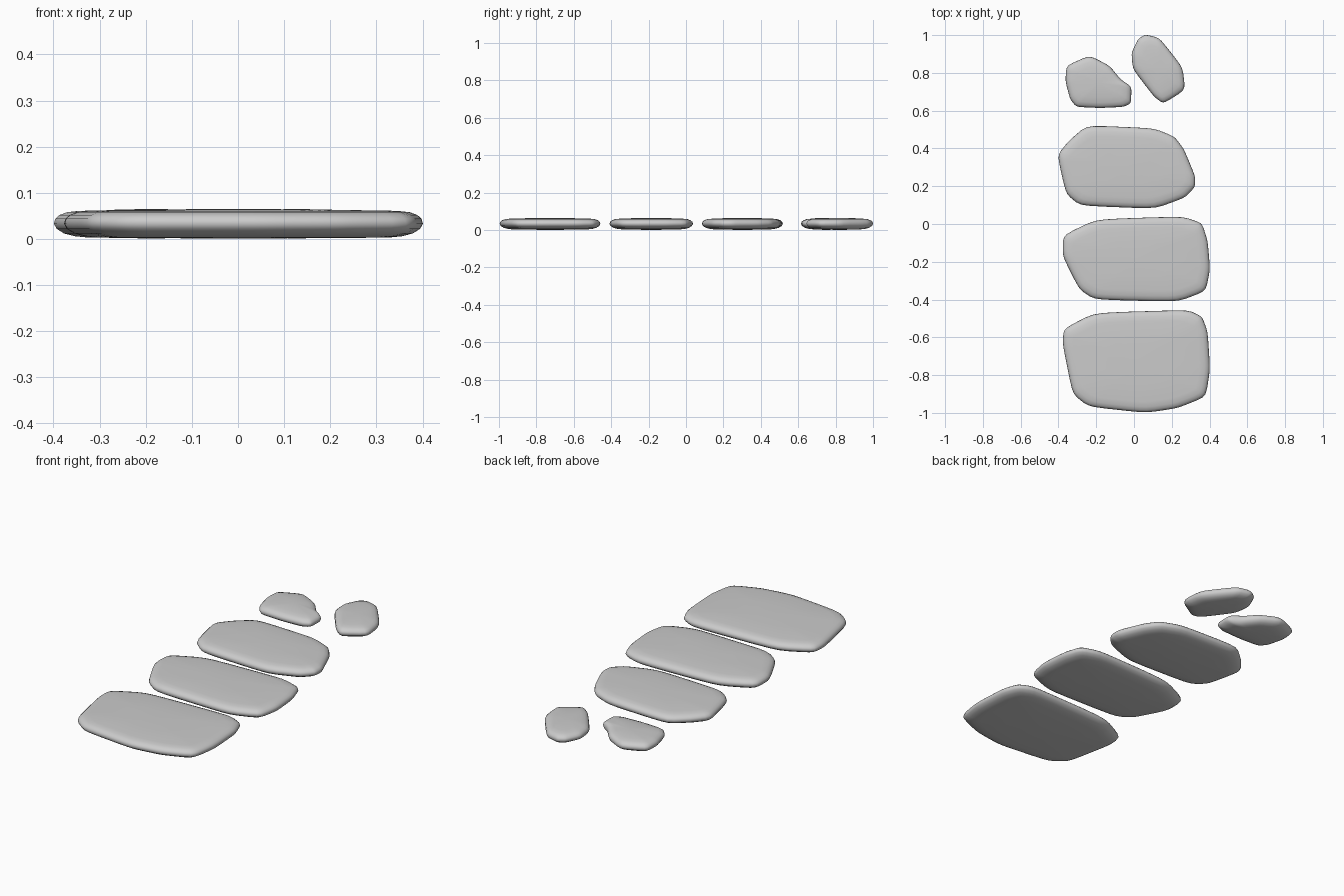
import bpy
import bmesh
from mathutils import Vector

if "Cube" in bpy.data.objects:
    bpy.data.objects.remove(bpy.data.objects["Cube"])

# Plan outlines of the flat stones, front to back (x, y)
STONES = {
    "front_slab": [(-.21, -.47), (.285, -.455), (.36, -.49), (.39, -.57), (.403, -.77), (.38, -.915),
                   (.23, -.975), (.06, -1.0), (-.24, -.967), (-.325, -.90), (-.378, -.635), (-.372, -.555)],
    "middle_slab": [(-.2, .025), (.255, .04), (.36, .005), (.39, -.09), (.403, -.24), (.38, -.355),
                    (.23, -.412), (-.21, -.40), (-.29, -.345), (-.378, -.17), (-.375, -.06)],
    "back_slab": [(-.25, .522), (.105, .507), (.215, .462), (.265, .395), (.325, .25), (.322, .195),
                  (.27, .14), (.11, .081), (-.285, .097), (-.36, .16), (-.406, .365), (-.345, .44)],
    "left_pebble": [(-.235, .892), (-.13, .838), (-.07, .765), (-.013, .727), (-.016, .64),
                    (-.055, .62), (-.18, .614), (-.305, .62), (-.338, .66), (-.363, .755), (-.358, .838)],
    "right_pebble": [(.06, 1.003), (.135, .985), (.257, .83), (.271, .71), (.155, .637),
                     (.105, .675), (-.006, .82), (-.014, .905), (.022, .98)],
}

# Edge section: (inset from the rim, height)
SECTION = [(.075, .003), (.045, .006), (.022, .012), (.006, .022), (0, .033),
           (.003, .044), (.012, .052), (.028, .058), (.055, .061)]


def round_corners(pts, t):
    out = []
    for a, b in zip(pts, pts[1:] + pts[:1]):
        out += [a.lerp(b, t), a.lerp(b, 1 - t)]
    return out


def make_stone(name, outline):
    pts = [Vector(p) for p in outline]
    for t in (.14, .22):
        pts = round_corners(pts, t)
    lo = Vector((min(p.x for p in pts), min(p.y for p in pts)))
    hi = Vector((max(p.x for p in pts), max(p.y for p in pts)))
    mid, half = (lo + hi) / 2, (hi - lo) / 2

    bm = bmesh.new()

    def ring(sx, sy, z):
        return [bm.verts.new((mid.x + (p.x - mid.x) * sx, mid.y + (p.y - mid.y) * sy, z)) for p in pts]

    # Stacked rings, then a gently domed top
    rings = [ring(1 - d / half.x, 1 - d / half.y, z) for d, z in SECTION]
    rings.append(ring(.4, .4, .064))
    n = len(pts)
    for low, up in zip(rings, rings[1:]):
        for i in range(n):
            j = (i + 1) % n
            bm.faces.new((low[i], low[j], up[j], up[i]))
    for loop, z in ((rings[0], .001), (rings[-1], .065)):
        centre = bm.verts.new((mid.x, mid.y, z))
        for i in range(n):
            bm.faces.new((loop[i], loop[(i + 1) % n], centre))
    bmesh.ops.recalc_face_normals(bm, faces=bm.faces)
    for f in bm.faces:
        f.smooth = True

    mesh = bpy.data.meshes.new(name)
    bm.to_mesh(mesh)
    bm.free()
    bpy.context.collection.objects.link(bpy.data.objects.new(name, mesh))


for stone_name, stone_outline in STONES.items():
    make_stone(stone_name, stone_outline)
